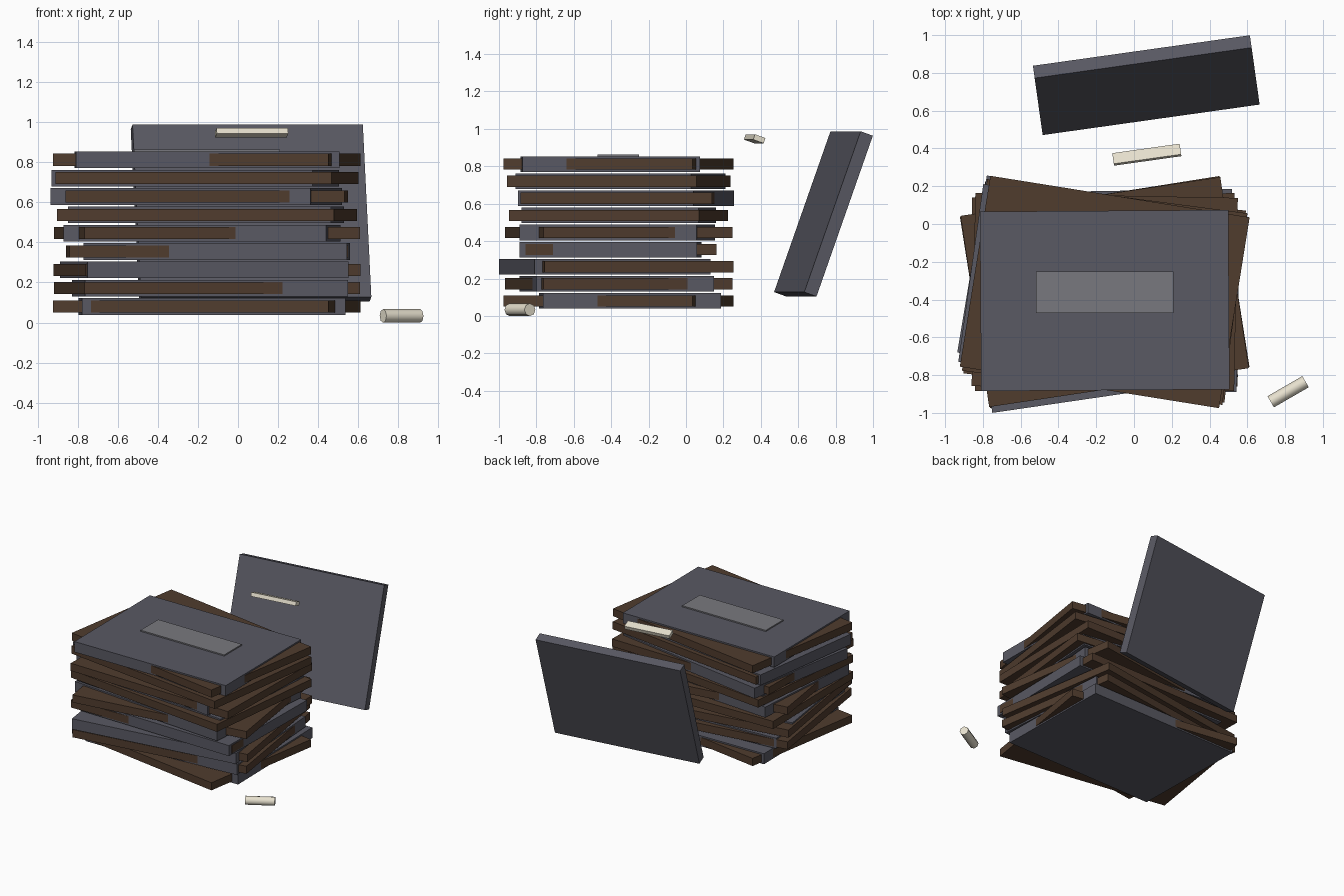
import bpy
from math import radians

if "Cube" in bpy.data.objects:
    bpy.data.objects.remove(bpy.data.objects["Cube"])


def material(name, rgb):
    m = bpy.data.materials.new(name)
    m.diffuse_color = (*rgb, 1)
    m.use_nodes = True
    m.node_tree.nodes["Principled BSDF"].inputs["Base Color"].default_value = m.diffuse_color
    return m


SLATE = material("slate_grey", (0.10, 0.10, 0.125))
WOOD = material("dark_wood", (0.08, 0.045, 0.027))
CHALK = material("chalk_cream", (0.80, 0.75, 0.62))
DUST = material("dusty_grey", (0.19, 0.19, 0.21))


def box(name, size, loc, mat, rz=0, rx=0):
    bpy.ops.mesh.primitive_cube_add(size=1, location=loc,
                                    rotation=(radians(rx), 0, radians(rz)))
    ob = bpy.context.object
    ob.name = name
    ob.scale = size
    bpy.ops.object.transform_apply(location=False, rotation=False, scale=True)
    ob.data.materials.append(mat)
    return ob


# Stack, bottom to top: slate x, slate y, slate turn, wooden board turn
layers = [
    (-0.13, -0.30, 1.0, -9.1),
    (-0.14, -0.37, 4.0, 8.5),
    (-0.168, -0.435, 8.3, 9.0),
    (-0.106, -0.404, -1.0, 1.0),
    (-0.18, -0.367, -4.3, 8.5),
    (-0.16, -0.36, -4.0, -6.4),
    (-0.209, -0.32, -9.5, -1.1),
    (-0.213, -0.351, -8.0, -7.5),
    (-0.155, -0.405, 0.4, -9.1),
]
for i, (x, y, slate_turn, wood_turn) in enumerate(layers):
    z = 0.08 + 0.0915 * i
    box(f"slate_{i + 1}", (1.315, 0.95, 0.083), (x, y, z), SLATE, slate_turn)
    box(f"wooden_board_{i + 1}", (1.39, 1.023, 0.06), (-0.155, -0.36, z), WOOD, wood_turn)

# Pale smudge on the top slate
box("chalk_smudge", (0.73, 0.22, 0.012), (-0.155, -0.362, 0.857), DUST)

# Slate leaning behind the stack, with the chalk stick floating in front of it
box("leaning_slate", (1.16, 0.07, 0.912), (0.065, 0.735, 0.5455), SLATE, 8, -19.5)
box("flat_chalk", (0.36, 0.06, 0.03), (0.068, 0.367, 0.947), CHALK, 8, -19.5)

# Round chalk lying on the ground
bpy.ops.mesh.primitive_cylinder_add(vertices=8, radius=0.034, depth=0.213,
                                    location=(0.816, -0.888, 0.033),
                                    rotation=(0, radians(90), radians(30)))
chalk = bpy.context.object
chalk.name = "round_chalk"
chalk.data.materials.append(CHALK)
bpy.ops.object.shade_smooth_by_angle(angle=radians(50))
